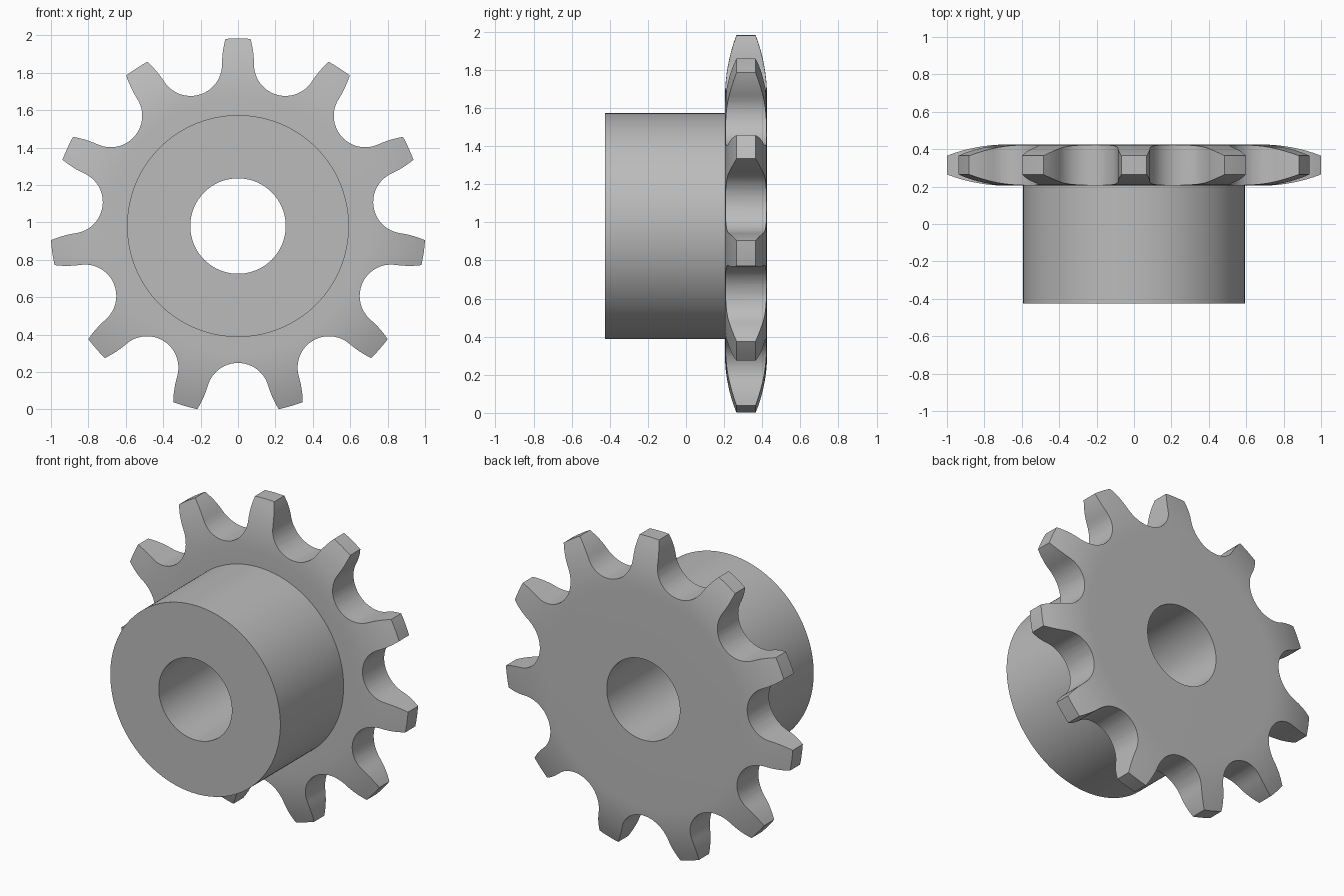
import bpy
import bmesh
from math import sin, cos, pi, radians, sqrt
from mathutils import Vector, Matrix

if "Cube" in bpy.data.objects:
    bpy.data.objects.remove(bpy.data.objects["Cube"], do_unlink=True)

TEETH = 11
CENTRE_Z = 0.98
TIP_R, PITCH_R, SEAT_R = 1.003, 0.90, 0.168
BORE_R, HUB_R, ROUND_R = 0.255, 0.593, 0.68
FRONT, STEP, BACK = -0.425, 0.205, 0.425
DROP = 0.06            # how far the tooth sides fall away at the tip

steel = bpy.data.materials.new("grey steel")
steel.use_nodes = True
grey = (0.5, 0.5, 0.5, 1)
steel.diffuse_color = grey
steel.node_tree.nodes["Principled BSDF"].inputs["Base Color"].default_value = grey


def make_object(name, bm):
    bmesh.ops.recalc_face_normals(bm, faces=bm.faces)
    mesh = bpy.data.meshes.new(name)
    bm.to_mesh(mesh)
    bm.free()
    mesh.materials.append(steel)
    obj = bpy.data.objects.new(name, mesh)
    bpy.context.collection.objects.link(obj)
    obj.location.z = CENTRE_Z
    return obj


# Cross-section (radius, y): bore, hub, step and disc with rounded tooth sides
span = TIP_R - ROUND_R
arc_r = (span ** 2 + DROP ** 2) / (2 * DROP)
side = [(ROUND_R + span * i / 8, arc_r - sqrt(arc_r ** 2 - (span * i / 8) ** 2))
        for i in range(9)]
section = [(BORE_R, FRONT), (HUB_R, FRONT), (HUB_R, STEP)]
section += [(r, STEP + d) for r, d in side]
section += [(r, BACK - d) for r, d in reversed(side)]
section += [(BORE_R, BACK)]

# Turn the section around the y axis
bm = bmesh.new()
ring = [bm.verts.new((r, y, 0)) for r, y in section]
edges = [bm.edges.new((ring[i - 1], ring[i])) for i in range(len(ring))]
bmesh.ops.spin(bm, geom=ring + edges, cent=(0, 0, 0), axis=(0, 1, 0),
               angle=2 * pi, steps=TEETH * 16, use_duplicate=False)
bmesh.ops.remove_doubles(bm, verts=bm.verts, dist=1e-5)
sprocket = make_object("sprocket", bm)

# Right half of one tooth gap, from seat bottom up the flank of the next tooth
half = pi / TEETH
reach = pi / 2 - half
seat = [Vector((SEAT_R * sin(reach * i / 12), PITCH_R - SEAT_R * cos(reach * i / 12)))
        for i in range(13)]
to_gap = Matrix.Rotation(-half, 2)
thick = PITCH_R * sin(half) - SEAT_R
base = PITCH_R * cos(half)
flank = []
for i in range(1, 9):
    t = i / 6           # runs on past the tip
    flank.append(to_gap @ Vector((-thick + 0.019 * t * t, base + (TIP_R - base) * t)))
right = seat + flank
gap = [Vector((-p.x, p.y)) for p in reversed(right[1:])] + right

# Toothed outline used as a cutter
bm = bmesh.new()
outline = []
for k in range(TEETH):
    turn = Matrix.Rotation(-2 * half * (k + 0.5), 2)
    for p in gap:
        q = turn @ p
        outline.append(bm.verts.new((q.x, -0.6, q.y)))
face = bm.faces.new(outline)
new = bmesh.ops.extrude_face_region(bm, geom=[face])["geom"]
bmesh.ops.translate(bm, vec=(0, 1.2, 0),
                    verts=[v for v in new if isinstance(v, bmesh.types.BMVert)])
cutter = make_object("tooth_cutter", bm)
cutter.hide_render = True

# Keep only the part of the turned body inside the outline
cut = sprocket.modifiers.new("teeth", 'BOOLEAN')
cut.operation = 'INTERSECT'
cut.solver = 'EXACT'
cut.object = cutter
bpy.ops.object.select_all(action='DESELECT')
sprocket.select_set(True)
bpy.context.view_layer.objects.active = sprocket
bpy.ops.object.modifier_apply(modifier=cut.name)
bpy.data.objects.remove(cutter, do_unlink=True)
bpy.ops.object.shade_smooth_by_angle(angle=radians(30))
